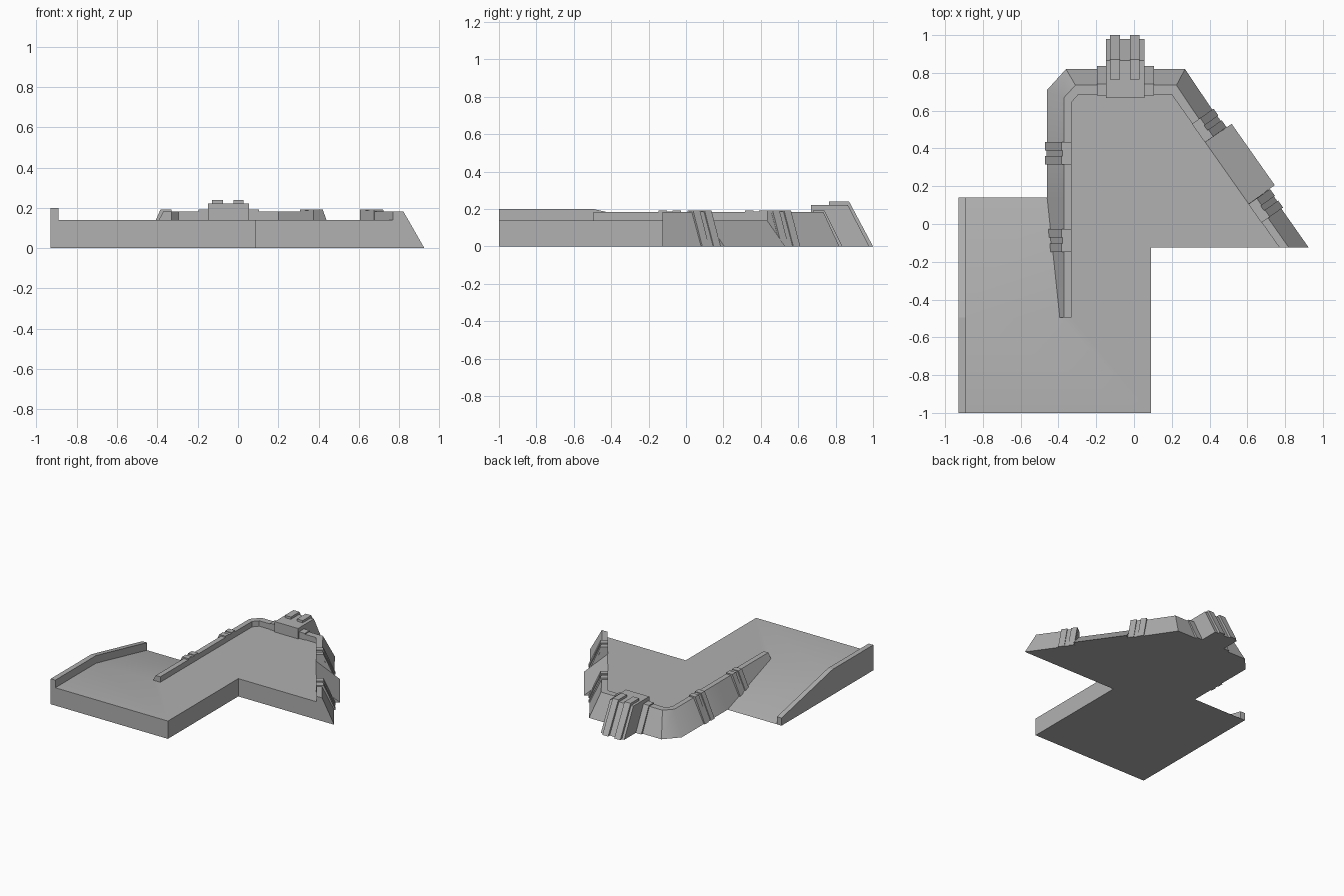
import bpy, bmesh
from math import radians
from mathutils import Vector

if "Cube" in bpy.data.objects:
    bpy.data.objects.remove(bpy.data.objects["Cube"])

DECK, TOP = 0.14, 0.183

# Dark grey stone
stone = bpy.data.materials.new("stone")
stone.diffuse_color = (0.44, 0.44, 0.44, 1)
stone.use_nodes = True
stone.node_tree.nodes["Principled BSDF"].inputs["Base Color"].default_value = stone.diffuse_color


def make(name, faces):
    """Mesh from polygons, welded with consistent normals."""
    bm = bmesh.new()
    for f in faces:
        bm.faces.new([bm.verts.new(p) for p in f])
    bmesh.ops.remove_doubles(bm, verts=bm.verts, dist=0.0005)
    bmesh.ops.recalc_face_normals(bm, faces=bm.faces)
    me = bpy.data.meshes.new(name)
    bm.to_mesh(me)
    bm.free()
    me.materials.append(stone)
    ob = bpy.data.objects.new(name, me)
    bpy.context.collection.objects.link(ob)
    return ob


def prism(name, profile, origin, out, along, a, b):
    """Extrude an (outward, z) profile from a to b in the 'along' direction."""
    o, u, v = Vector((*origin, 0)), Vector((*out, 0)), Vector((*along, 0))
    ends = [[o + u * p + v * t + Vector((0, 0, z)) for p, z in profile] for t in (a, b)]
    n = len(profile)
    faces = [ends[0], ends[1][::-1]]
    for i in range(n):
        j = (i + 1) % n
        faces.append([ends[0][i], ends[1][i], ends[1][j], ends[0][j]])
    return make(name, faces)


# Frame of the diagonal wall: D runs along it, N points outward
D = Vector((0.57, -0.81)).normalized()
N = Vector((-D.y, D.x))
CORNER = Vector((0.20, 0.685))
GAP_A, GAP_B, RAMP = 0.309, 0.706, 0.17


def diag(t, off):
    return tuple(CORNER + D * t + N * off)


# Wall stations: inner edge, outer top edge, foot, foot height
left_back = [
    ((-0.33, -0.495), (-0.37, -0.495), (-0.393, -0.495), DECK),
    ((-0.33, 0.14), (-0.37, 0.14), (-0.46, 0.14), 0),
    ((-0.33, 0.645), (-0.37, 0.67), (-0.46, 0.71), 0),
    ((-0.295, 0.685), (-0.31, 0.735), (-0.36, 0.82), 0),
    ((0.20, 0.685), (0.225, 0.735), (0.27, 0.82), 0),
    (diag(GAP_A, 0), diag(GAP_A, 0.041), diag(GAP_A, 0.127), 0),
]
right_end = [
    (diag(GAP_B, 0), diag(GAP_B, 0.041), diag(GAP_B, 0.127), 0),
    ((0.77, -0.125), (0.82, -0.125), (0.925, -0.125), 0),
]


def wall_faces(stations):
    rows = [[(*i, DECK), (*i, TOP), (*o, TOP), (*f, z)] for i, o, f, z in stations]
    faces = []
    for r, s in zip(rows, rows[1:]):
        for k in range(3):
            faces.append([r[k], s[k], s[k + 1], r[k + 1]])
    for r, st in ((rows[0], stations[0]), (rows[-1], stations[-1])):
        faces.append(r + ([(*st[0], 0)] if st[3] == 0 else []))
    return faces


# Platform: deck, left ramp, front faces, underside and battered parapets
front = [(-0.93, -1), (0.09, -1), (0.09, -0.125), (0.77, -0.125)]
deck = front + [diag(GAP_B, 0), diag(GAP_A, 0), (0.20, 0.685), (-0.295, 0.685),
                (-0.33, 0.645), (-0.33, 0.14), (-0.33, -0.495), (-0.393, -0.495), (-0.93, -0.495)]
under = front[:3] + [(0.925, -0.125), diag(GAP_B, 0.127), diag(GAP_A, 0.127),
                     (0.27, 0.82), (-0.36, 0.82), (-0.46, 0.71), (-0.46, 0.14), (-0.93, 0.14)]
body = [[(*p, DECK) for p in deck], [(*p, 0) for p in under]]
for p, q in zip(front, front[1:]):
    body.append([(*p, 0), (*q, 0), (*q, DECK), (*p, DECK)])
body.append([(-0.93, -0.495, DECK), (-0.393, -0.495, DECK), (-0.46, 0.14, 0), (-0.93, 0.14, 0)])
body += wall_faces(left_back) + wall_faces(right_end)
platform = make("platform", body)

# Soft shading where the deck meets the ramp and round the rear left corner
bpy.context.view_layer.objects.active = platform
platform.select_set(True)
bpy.ops.object.shade_smooth_by_angle(angle=radians(40))

# Steep ramp through the opening in the diagonal wall
prism("side_ramp", [(0, 0), (0, DECK), (RAMP, 0)], CORNER, N, D, GAP_A, GAP_B)

# Kerb beside the left ramp
prism("ramp_kerb", [(-1, 0), (-1, 0.2), (-0.495, 0.2), (0.14, 0.06), (0.14, 0)],
      (0, 0), (0, 1), (1, 0), -0.93, -0.89)


# Buttresses: a thin middle strip between two raised bands
def buttress(name, origin, out, along, start):
    for k, (a, b, e) in enumerate([(0, 0.045, 0.01), (0.045, 0.075, 0.004), (0.075, 0.12, 0.01)]):
        h = TOP + e
        prof = [(-0.002, 0.12), (-0.002, h), (0.042 + e, h), (0.128 + e, 0), (0.05, 0)]
        prism(f"{name}_{k}", prof, origin, out, along, start + a, start + b)


for i, y in enumerate((0.315, -0.147)):
    buttress(f"left_buttress_{i}", (-0.332, 0), (-1, 0), (0, 1), y)
for i, t in enumerate((0.188, 0.708)):
    buttress(f"right_buttress_{i}", CORNER, N, D, t)

# Rear tower with shoulders and two raised ribs
BACK = ((0, 0), (0, 1), (1, 0))
prism("rear_tower", [(0.668, 0.13), (0.668, 0.222), (0.865, 0.222), (0.98, 0), (0.75, 0)], *BACK, -0.148, 0.055)
for i, (a, b) in enumerate([(-0.196, -0.148), (0.055, 0.105)]):
    prism(f"tower_shoulder_{i}", [(0.68, 0.13), (0.68, 0.192), (0.74, 0.192), (0.836, 0), (0.75, 0)], *BACK, a, b)
for i, (a, b) in enumerate([(-0.128, -0.075), (-0.022, 0.028)]):
    prism(f"tower_rib_{i}", [(0.765, 0.222), (0.765, 0.24), (0.872, 0.24), (1.0, 0), (0.97, 0), (0.86, 0.222)],
          *BACK, a, b)
